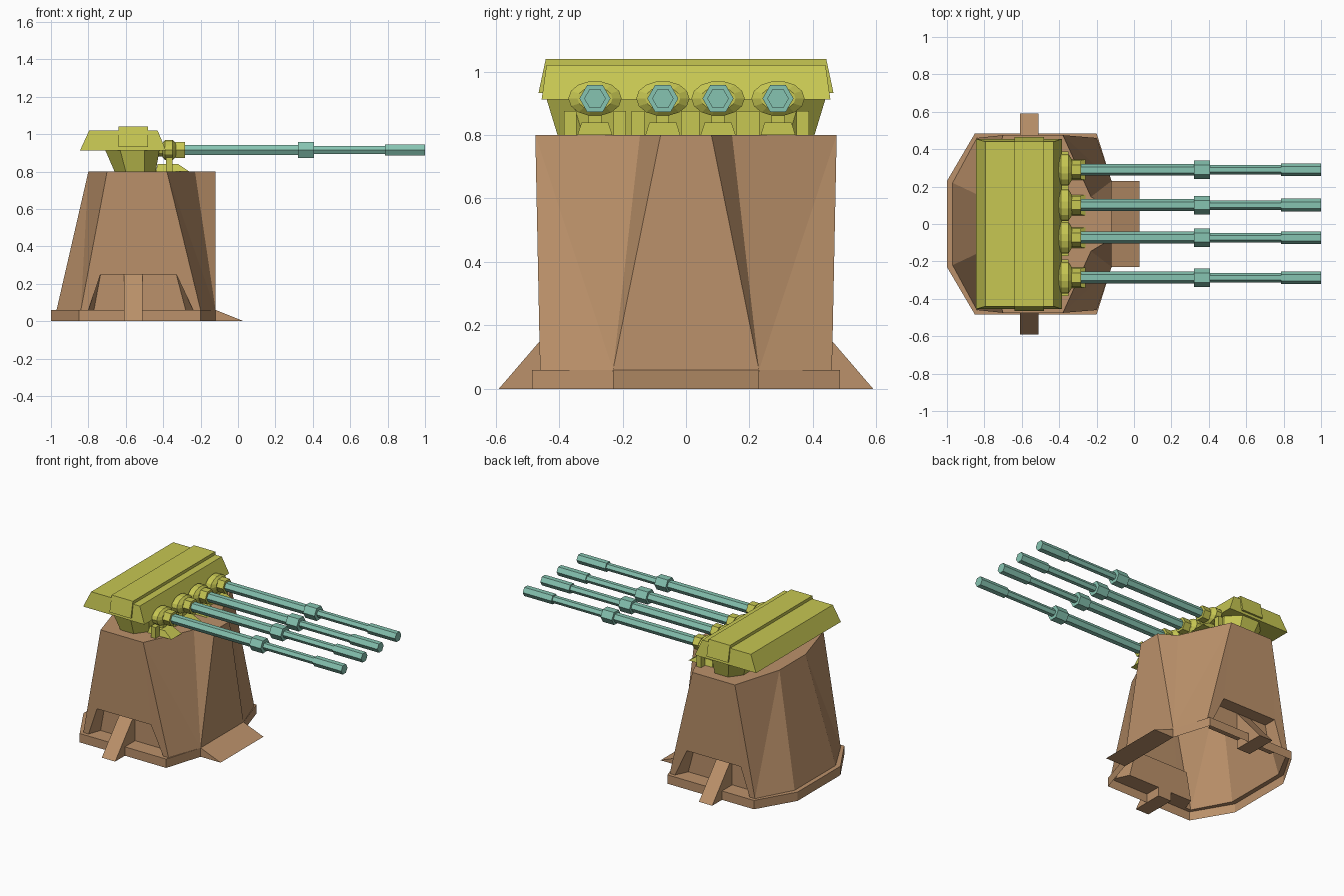
import bpy, bmesh, math
from mathutils import Vector

if "Cube" in bpy.data.objects:
    bpy.data.objects.remove(bpy.data.objects["Cube"])


def material(name, rgb):
    m = bpy.data.materials.new(name)
    m.diffuse_color = (*rgb, 1)
    m.use_nodes = True
    m.node_tree.nodes["Principled BSDF"].inputs["Base Color"].default_value = m.diffuse_color
    return m


BROWN = material("brown stone", (0.50, 0.285, 0.145))
YELLOW = material("olive yellow", (0.57, 0.57, 0.085))
TEAL = material("teal metal", (0.24, 0.55, 0.44))


def make(name, faces, mat):
    """Object from a list of faces, each a list of points."""
    bm = bmesh.new()
    for f in faces:
        bm.faces.new([bm.verts.new(p) for p in f])
    bmesh.ops.remove_doubles(bm, verts=bm.verts, dist=0.0005)
    bmesh.ops.recalc_face_normals(bm, faces=bm.faces)
    me = bpy.data.meshes.new(name)
    bm.to_mesh(me)
    bm.free()
    me.materials.append(mat)
    ob = bpy.data.objects.new(name, me)
    bpy.context.collection.objects.link(ob)
    return ob


def loft(rings, caps=True):
    """Faces joining equal-length rings of points."""
    out = []
    for a, b in zip(rings, rings[1:]):
        n = len(a)
        out += [[a[i], a[(i + 1) % n], b[(i + 1) % n], b[i]] for i in range(n)]
    if caps:
        out += [rings[0][::-1], rings[-1]]
    return out


def rect(x0, x1, y0, y1, z):
    return [(x0, y0, z), (x1, y0, z), (x1, y1, z), (x0, y1, z)]


def chamfered(x0, x1, y, cx, cy, z):
    return [(x0, -y + cy, z), (x0 + cx, -y, z), (x1 - cx, -y, z), (x1, -y + cy, z),
            (x1, y - cy, z), (x1 - cx, y, z), (x0 + cx, y, z), (x0, y - cy, z)]


def tube(profile, y, z, n, ratio=1.0):
    """Faces turned about an x axis; profile holds (x, radius)."""
    rings = []
    for x, r in profile:
        rings.append([(x, y + r * math.cos(2 * math.pi * i / n),
                       z + ratio * r * math.sin(2 * math.pi * i / n)) for i in range(n)])
    return loft(rings)


# Tower: open-bottomed faceted shell, one half then mirrored
H, P = 0.80, 0.06
A0, A1 = (-0.97, 0.22, P), (-0.80, 0.14, H)          # back
B0, T1 = (-0.84, 0.46, P), (-0.70, 0.475, H)         # side, rear edge
C0, T2 = (-0.20, 0.46, P), (-0.38, 0.475, H)         # side, forward edge
D0, D1, E1 = (-0.12, 0.23, P), (-0.23, 0.145, H), (-0.12, 0.08, H)
R1, R2 = (-0.735, 0.463, 0.25), (-0.33, 0.463, 0.25)  # recess mouth
Q1, Q2 = (-0.80, 0.46, P), (-0.24, 0.46, P)
I1, I2 = (-0.735, 0.375, 0.25), (-0.33, 0.375, 0.25)  # recess back
J1, J2 = (-0.77, 0.375, P), (-0.28, 0.375, P)
half = [
    [A0, B0, A1], [B0, T1, A1],
    [T1, T2, R2, R1], [T1, R1, Q1, B0], [T2, C0, Q2, R2],
    [T2, D0, C0], [T2, D1, D0], [D1, E1, D0],
    [R1, R2, I2, I1], [I1, I2, J2, J1], [R1, I1, J1, Q1], [R2, Q2, J2, I2],
    [Q1, J1, J2, Q2],
]
# plinth rim and ledge
ring = [(-1.0, 0.23), (-0.85, 0.485), (-0.20, 0.485), (-0.12, 0.23)]
inner = [A0, B0, C0, D0]
for i in range(3):
    p, q = ring[i], ring[i + 1]
    half.append([(*p, 0), (*q, 0), (*q, P), (*p, P)])
    if i == 1:
        half.append([(*p, P), (*q, P), C0, Q2, Q1, B0])
    elif i == 2:
        half.append([(*p, P), D0, C0])
    else:
        half.append([(*p, P), (*q, P), B0, A0])


def flip(p):
    return (p[0], -p[1], p[2])


mirrored = [[flip(p) for p in reversed(f)] for f in half]
middle = [
    [A0, A1, flip(A1), flip(A0)], [D0, flip(D0), flip(E1), E1],
    [A0, flip(A0), (-1, -0.23, P), (-1, 0.23, P)],
    [(-1, 0.23, 0), (-1, 0.23, P), (-1, -0.23, P), (-1, -0.23, 0)],
    [(-0.12, 0.23, 0), (-0.12, -0.23, 0), (-0.12, -0.23, P), (-0.12, 0.23, P)],
    [A1, T1, T2, D1, E1] + [flip(p) for p in (E1, D1, T2, T1, A1)],
]
make("tower_shell", half + mirrored + middle, BROWN)

# Entry ramp
ramp = [[(-0.12, y, 0.0), (-0.12, y, P), (0.03, y, 0.0)] for y in (-0.23, 0.23)]
make("entry_ramp", loft(ramp), BROWN)

# Sloping side buttresses in the recesses
for s, side in ((-1, "front"), (1, "back")):
    tri = [[(x, s * 0.59, 0), (x, s * 0.375, 0.25), (x, s * 0.375, 0)] for x in (-0.61, -0.51)]
    make(side + "_buttress", loft(tri), BROWN)

# Turret body, cover and raised roof band
make("turret_body", loft([chamfered(-0.66, -0.44, 0.405, 0.06, 0.08, H),
                          chamfered(-0.71, -0.42, 0.44, 0.08, 0.08, 0.915)]), YELLOW)
make("turret_cover", loft([rect(-0.845, -0.385, -0.455, 0.455, 0.912),
                           rect(-0.795, -0.43, -0.44, 0.44, 1.02)]), YELLOW)
make("roof_band", loft([rect(-0.64, -0.48, -0.465, 0.465, 0.932),
                        rect(-0.64, -0.48, -0.442, 0.442, 1.04)]), YELLOW)

# Four guns, each with mount, cradle and stepped hexagonal barrel
GZ = 0.915
for k, y in enumerate((-0.287, -0.073, 0.101, 0.29), 1):
    make(f"gun_mount_{k}",
         tube([(-0.44, 0.05), (-0.405, 0.055), (-0.39, 0.084), (-0.35, 0.084), (-0.332, 0.055)],
              y, GZ, 14, 0.66), YELLOW)
    make(f"gun_collar_{k}", tube([(-0.335, 0.049), (-0.283, 0.049)], y, GZ, 6), YELLOW)
    make(f"gun_cradle_{k}", loft([rect(-0.44, -0.26, y - 0.055, y + 0.055, H),
                                  rect(-0.43, -0.32, y - 0.042, y + 0.042, 0.84)]), YELLOW)
    posts = []
    for dy in (-0.078, 0.0, 0.078):
        w = 0.02
        posts += loft([rect(-0.385, -0.35, y + dy - w, y + dy + w, H),
                       rect(-0.385, -0.35, y + dy - w, y + dy + w, 0.875)])
    make(f"gun_posts_{k}", posts, YELLOW)
    make(f"gun_barrel_{k}",
         tube([(-0.30, 0.032), (0.32, 0.032), (0.32, 0.049), (0.405, 0.049), (0.405, 0.025),
               (0.785, 0.025), (0.785, 0.034), (1.0, 0.034)], y, GZ, 6), TEAL)
